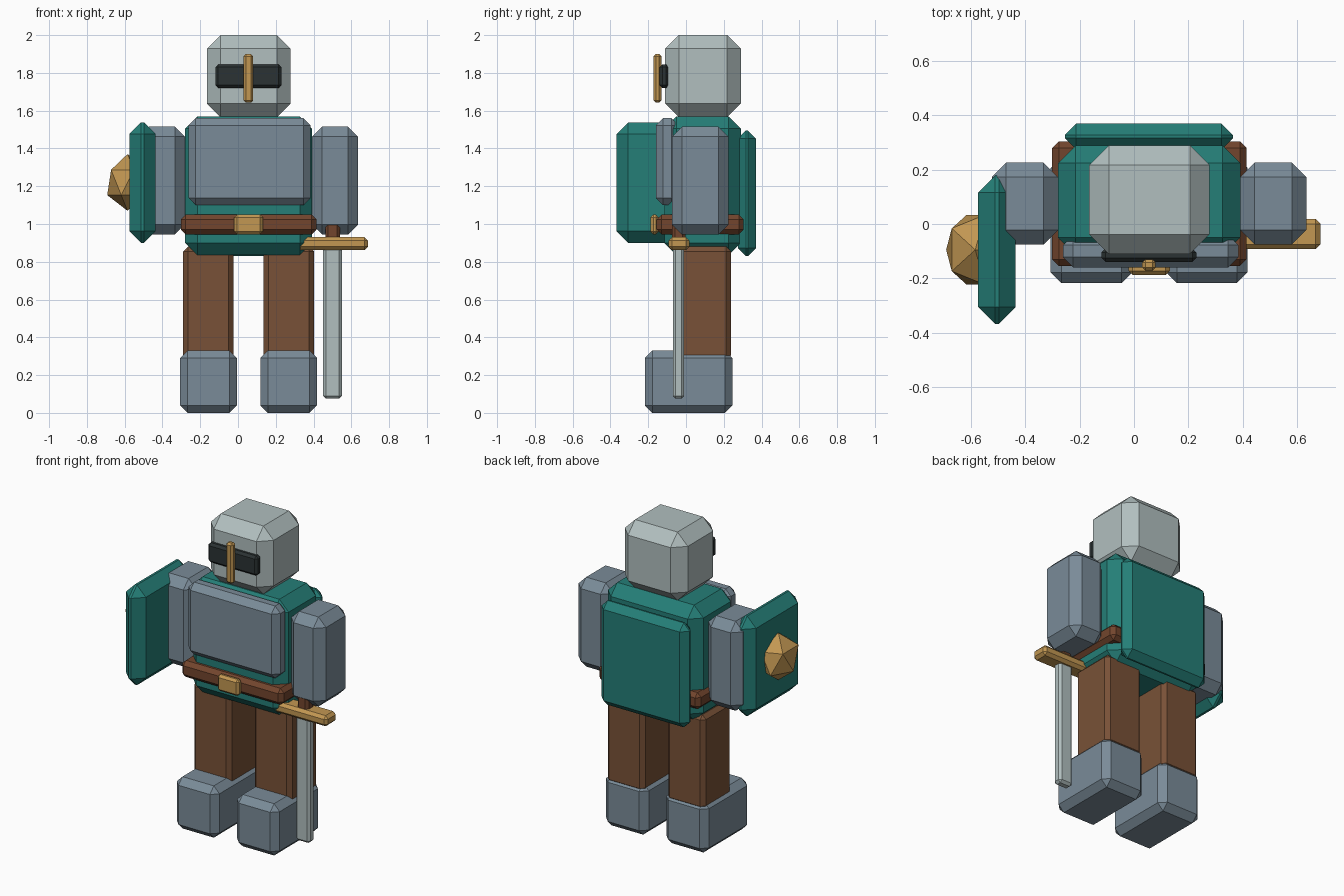
import bpy
from mathutils import Vector

default = bpy.data.objects.get("Cube")
if default:
    bpy.data.objects.remove(default, do_unlink=True)


def material(name, r, g, b):
    mat = bpy.data.materials.new(name)
    mat.use_nodes = True
    mat.diffuse_color = (r, g, b, 1)
    mat.node_tree.nodes["Principled BSDF"].inputs["Base Color"].default_value = (r, g, b, 1)
    return mat


TEAL = material("teal cloth", 0.018, 0.21, 0.185)
STEEL = material("blue steel", 0.195, 0.26, 0.315)
PALE = material("pale metal", 0.44, 0.52, 0.52)
BROWN = material("brown trousers", 0.19, 0.083, 0.038)
LEATHER = material("red brown leather", 0.17, 0.06, 0.026)
GOLD = material("gold", 0.54, 0.31, 0.085)
DARK = material("dark visor", 0.024, 0.032, 0.033)


def block(name, mat, low, high, chamfer):
    """Box between two corners with a flat chamfer on every edge."""
    low, high = Vector(low), Vector(high)
    bpy.ops.mesh.primitive_cube_add(size=1, location=(low + high) / 2)
    obj = bpy.context.object
    obj.name = obj.data.name = name
    size = high - low
    for vert in obj.data.vertices:
        vert.co = vert.co * size
    obj.data.materials.append(mat)
    bevel = obj.modifiers.new("chamfer", 'BEVEL')
    bevel.width = chamfer
    bevel.segments = 1
    bevel.limit_method = 'NONE'
    return obj


# Helmet
block("helmet", PALE, (-0.165, -0.11, 1.565), (0.278, 0.29, 2.0), 0.072)
block("visor", DARK, (-0.12, -0.14, 1.72), (0.23, -0.09, 1.845), 0.015)
block("nose_guard", GOLD, (0.03, -0.172, 1.642), (0.08, -0.13, 1.9), 0.012)

# Body
block("torso", TEAL, (-0.28, -0.115, 0.835), (0.392, 0.29, 1.57), 0.065)
block("chest_plate", STEEL, (-0.262, -0.16, 1.1), (0.385, -0.04, 1.56), 0.038)
block("cape", TEAL, (-0.255, 0.275, 0.83), (0.365, 0.37, 1.495), 0.042)
block("belt", LEATHER, (-0.302, -0.155, 0.945), (0.415, 0.305, 1.05), 0.025)
block("belt_buckle", GOLD, (-0.02, -0.188, 0.945), (0.132, -0.145, 1.05), 0.015)

# Limbs, paired about the body centre
MIDDLE = 0.056
for side, sign in (("left", 1), ("right", -1)):
    def limb(part, mat, inner, outer, y, z, chamfer):
        xs = sorted((MIDDLE + sign * inner, MIDDLE + sign * outer))
        block(side + "_" + part, mat, (xs[0], y[0], z[0]), (xs[1], y[1], z[1]), chamfer)

    limb("arm", STEEL, 0.336, 0.58, (-0.075, 0.226), (0.945, 1.515), 0.053)
    limb("leg", BROWN, 0.08, 0.346, (-0.05, 0.238), (0.28, 0.88), 0.025)
    limb("boot", STEEL, 0.062, 0.363, (-0.218, 0.246), (0.0, 0.33), 0.04)

# Shield on the right arm with a faceted boss
block("shield", TEAL, (-0.575, -0.368, 0.9), (-0.436, 0.178, 1.538), 0.062)
bpy.ops.mesh.primitive_ico_sphere_add(subdivisions=1, radius=0.15, location=(-0.585, -0.095, 1.22))
boss = bpy.context.object
boss.name = boss.data.name = "shield_boss"
boss.scale.x = 0.8
boss.data.materials.append(GOLD)

# Sword hanging from the left hand
block("sword_blade", PALE, (0.45, -0.07, 0.075), (0.55, -0.01, 0.9), 0.015)
block("sword_guard", GOLD, (0.312, -0.093, 0.862), (0.688, 0.018, 0.93), 0.018)
block("sword_grip", LEATHER, (0.462, -0.073, 0.9), (0.54, -0.003, 1.06), 0.015)
